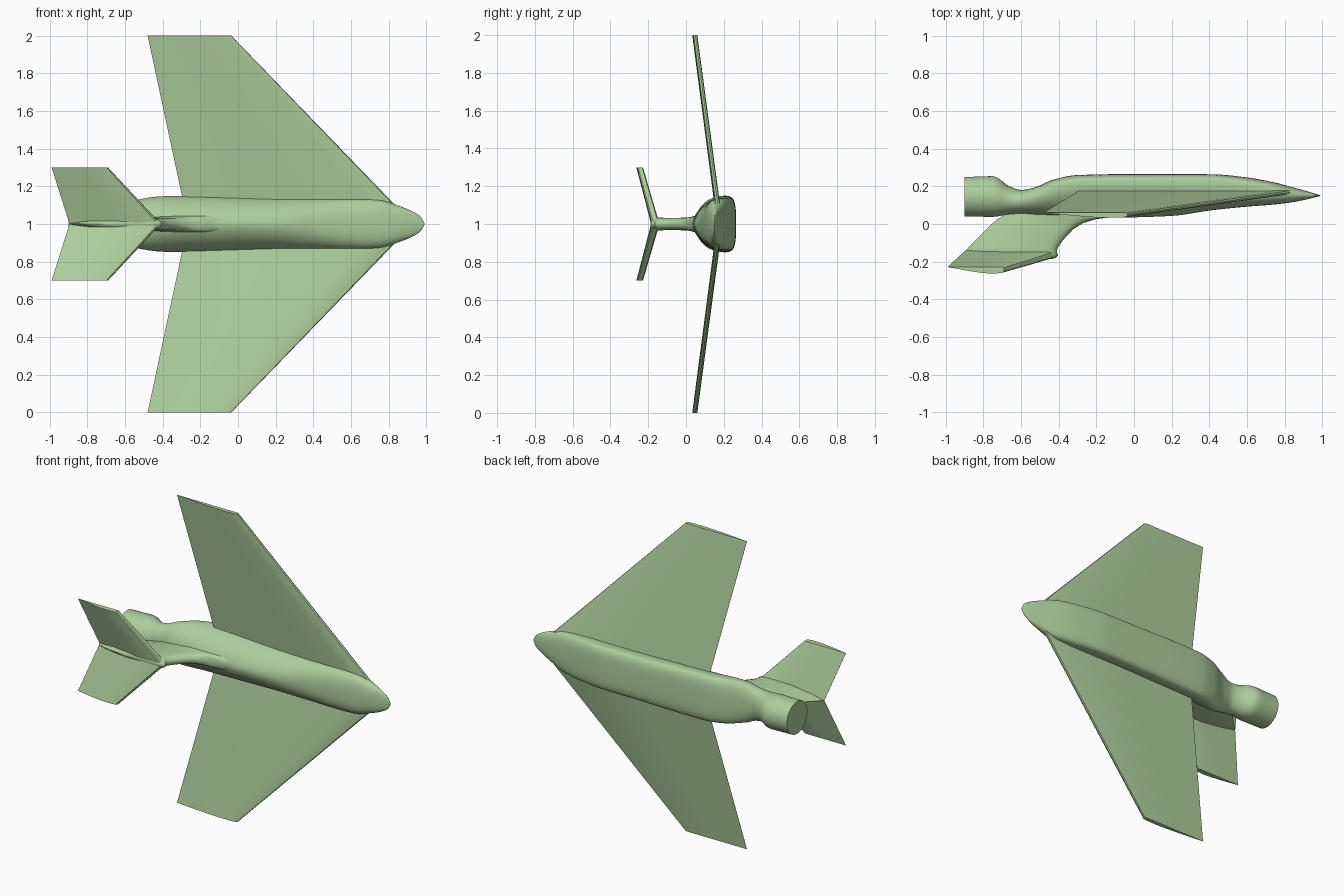
import bpy, bmesh, math
from mathutils import Vector

if "Cube" in bpy.data.objects:
    bpy.data.objects.remove(bpy.data.objects["Cube"])

paint = bpy.data.materials.new("pale_green")
paint.diffuse_color = (0.42, 0.62, 0.34, 1)
paint.use_nodes = True
paint.node_tree.nodes["Principled BSDF"].inputs["Base Color"].default_value = paint.diffuse_color


def loft(name, rings, angle=35):
    """Skin a list of equal-length closed rings and cap both ends."""
    bm = bmesh.new()
    loops = [[bm.verts.new(p) for p in ring] for ring in rings]
    n = len(loops[0])
    for a, b in zip(loops, loops[1:]):
        for i in range(n):
            j = (i + 1) % n
            bm.faces.new((a[i], a[j], b[j], b[i]))
    bm.faces.new(loops[0])
    bm.faces.new(loops[-1])
    bmesh.ops.recalc_face_normals(bm, faces=bm.faces)
    mesh = bpy.data.meshes.new(name)
    bm.to_mesh(mesh)
    bm.free()
    mesh.materials.append(paint)
    ob = bpy.data.objects.new(name, mesh)
    bpy.context.collection.objects.link(ob)
    bpy.ops.object.select_all(action='DESELECT')
    ob.select_set(True)
    bpy.context.view_layer.objects.active = ob
    bpy.ops.object.shade_smooth_by_angle(angle=math.radians(angle))
    return ob


def smooth(rows, steps=5):
    """Interpolate station rows with limited-slope cubic pieces."""
    out = []

    def slope(i, k):
        if i == 0 or i == len(rows) - 1:
            return 0 if k else None
        h0, h1 = rows[i][0] - rows[i-1][0], rows[i+1][0] - rows[i][0]
        d0, d1 = (rows[i][k] - rows[i-1][k]) / h0, (rows[i+1][k] - rows[i][k]) / h1
        return 0 if d0 * d1 <= 0 else 2 * d0 * d1 / (d0 + d1)

    for i in range(len(rows) - 1):
        a, b = rows[i], rows[i + 1]
        h = b[0] - a[0]
        for s in range(steps):
            t = s / steps
            row = [a[0] + h * t]
            for k in range(1, len(a)):
                m0, m1 = slope(i, k), slope(i + 1, k)
                if i + 2 == len(rows):
                    m1 = (b[k] - a[k]) / h
                row.append((2*t**3 - 3*t*t + 1) * a[k] + (t**3 - 2*t*t + t) * h * m0
                           + (3*t*t - 2*t**3) * b[k] + (t**3 - t*t) * h * m1)
            out.append(row)
    return out + [list(rows[-1])]


def body_ring(x, top, belly, w, mid, p_top, p_belly, n=48):
    yc = top + (belly - top) * mid
    ring = []
    for i in range(n):
        a = 2 * math.pi * i / n
        c, s = math.cos(a), math.sin(a)
        p, h = (p_belly, belly - yc) if s > 0 else (p_top, yc - top)
        ring.append((x, yc + h * math.copysign(abs(s) ** (2 / p), s),
                     1 + w * math.copysign(abs(c) ** (2 / p), c)))
    return ring


# Fuselage with round exhaust: x, top y, belly y, half width, widest point, roundness
stations = [
    (-0.90, 0.040, 0.250, 0.105, 0.50, 2.0, 2.0),
    (-0.75, 0.038, 0.254, 0.107, 0.50, 2.0, 2.0),
    (-0.66, 0.052, 0.200, 0.098, 0.50, 2.0, 2.0),
    (-0.60, 0.055, 0.181, 0.105, 0.55, 2.0, 2.2),
    (-0.54, 0.050, 0.191, 0.127, 0.62, 1.9, 2.6),
    (-0.42, 0.042, 0.238, 0.146, 0.70, 1.8, 3.2),
    (-0.30, 0.037, 0.260, 0.150, 0.74, 1.7, 3.6),
    (-0.05, 0.035, 0.265, 0.147, 0.75, 1.7, 3.6),
    (0.20, 0.043, 0.265, 0.142, 0.75, 1.8, 3.6),
    (0.42, 0.074, 0.264, 0.140, 0.72, 2.3, 3.6),
    (0.60, 0.092, 0.247, 0.138, 0.66, 2.7, 3.3),
    (0.74, 0.103, 0.222, 0.130, 0.60, 2.8, 2.8),
    (0.85, 0.117, 0.193, 0.098, 0.55, 2.5, 2.4),
    (0.94, 0.136, 0.168, 0.060, 0.50, 2.2, 2.1),
    (0.975, 0.145, 0.157, 0.033, 0.50, 2.0, 2.0),
    (0.990, 0.149, 0.152, 0.004, 0.50, 2.0, 2.0),
]
loft("fuselage", [body_ring(*r) for r in smooth(stations)])

# Wing section: chord fraction from the nose, thickness fraction
FOIL = [(1, 0), (0.5, 0), (0.03, 0), (0.005, 0.12), (0, 0.4), (0.006, 0.72), (0.03, 0.88),
        (0.12, 0.97), (0.25, 1), (0.4, 0.9), (0.6, 0.65), (0.8, 0.34), (1, 0.03)]


def panel_ring(lead, trail, base, thick, z):
    return [(lead + (trail - lead) * f, base - thick * t, z) for f, t in FOIL]


# Mirrored main wings and tailplanes
for side, label in ((1, "left"), (-1, "right")):
    loft(label + "_wing", [
        panel_ring(0.845, -0.285, 0.182, 0.030, 1 + side * 0.09),
        panel_ring(-0.035, -0.48, 0.060, 0.027, 1 + side)])
    loft(label + "_tailplane", [
        panel_ring(-0.41, -0.895, -0.140, 0.045, 1),
        panel_ring(-0.69, -0.99, -0.228, 0.035, 1 + side * 0.3)])

# Fin: y level, leading x, trailing x, half thickness
half = [(0, 0), (0.01, 0.4), (0.04, 0.75), (0.1, 0.96), (0.2, 1), (0.5, 0.95), (0.8, 0.5), (1, 0.05)]
levels = [
    (0.08, -0.02, -0.68, 0.046), (0.040, -0.09, -0.70, 0.042), (0.026, -0.20, -0.725, 0.037),
    (0.005, -0.27, -0.75, 0.034), (-0.03, -0.325, -0.785, 0.033), (-0.08, -0.372, -0.835, 0.033),
    (-0.12, -0.402, -0.875, 0.033), (-0.145, -0.411, -0.895, 0.035),
    (-0.165, -0.403, -0.88, 0.032), (-0.180, -0.415, -0.80, 0.022), (-0.187, -0.44, -0.72, 0.008)]
fin_rings = []
for y, lead, trail, t in levels:
    outline = [(f, h) for f, h in half] + [(f, -h) for f, h in reversed(half[1:])]
    fin_rings.append([(lead + (trail - lead) * f, y, 1 + t * h) for f, h in outline])
loft("fin", fin_rings, 45)
